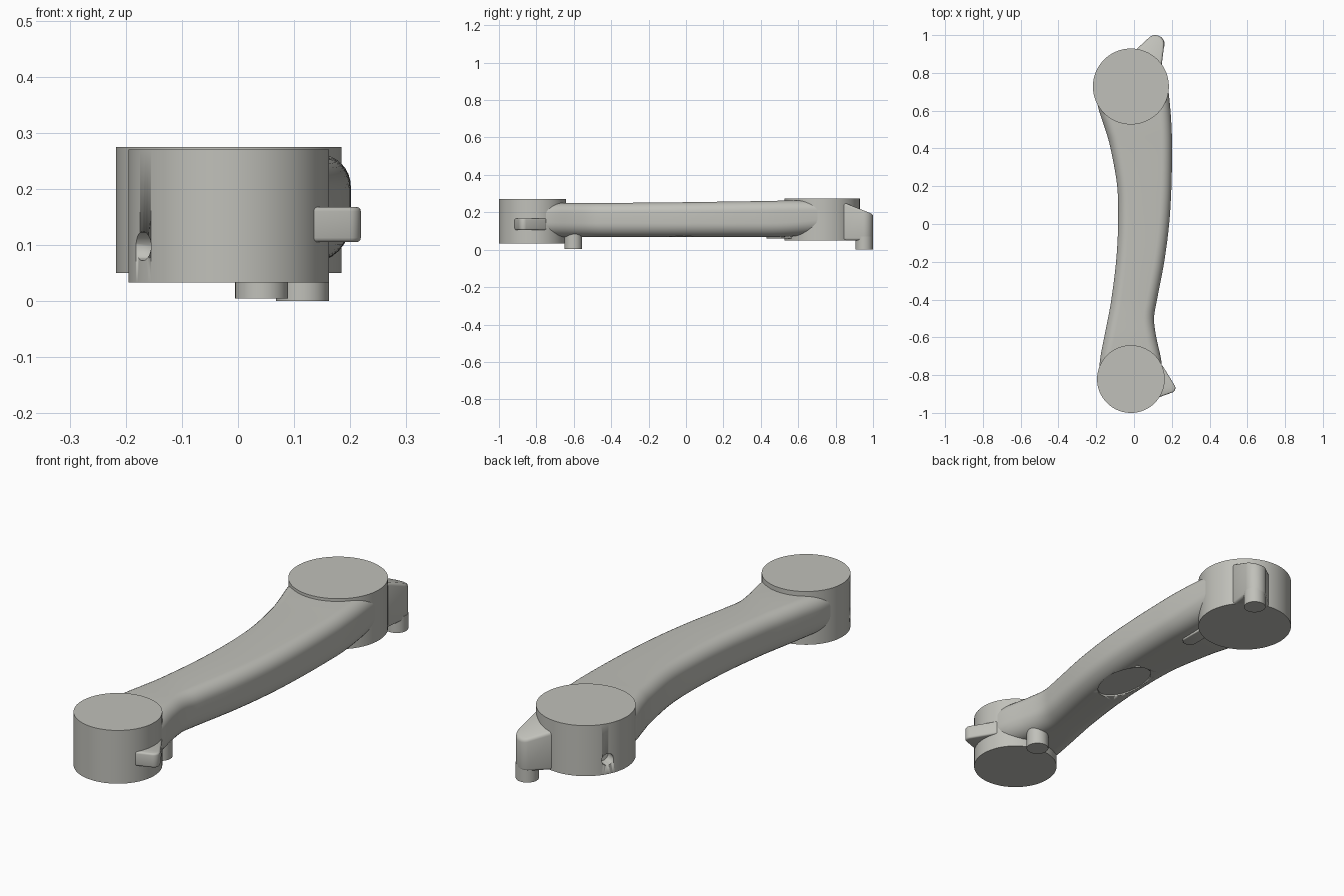
import bpy, bmesh, math
from mathutils import Vector

if "Cube" in bpy.data.objects:
    bpy.data.objects.remove(bpy.data.objects["Cube"])

grey = bpy.data.materials.new("light_grey")
grey.diffuse_color = (0.53, 0.53, 0.49, 1)
grey.use_nodes = True
grey.node_tree.nodes["Principled BSDF"].inputs["Base Color"].default_value = grey.diffuse_color


def finish(name, bm, bevel=0, angle=35):
    bmesh.ops.recalc_face_normals(bm, faces=bm.faces)
    me = bpy.data.meshes.new(name)
    bm.to_mesh(me)
    bm.free()
    ob = bpy.data.objects.new(name, me)
    bpy.context.collection.objects.link(ob)
    me.materials.append(grey)
    bpy.ops.object.select_all(action='DESELECT')
    ob.select_set(True)
    bpy.context.view_layer.objects.active = ob
    if bevel:
        b = ob.modifiers.new("soft_edges", 'BEVEL')
        b.width, b.segments, b.limit_method = bevel, 3, 'ANGLE'
        bpy.ops.object.modifier_apply(modifier=b.name)
    bpy.ops.object.shade_smooth_by_angle(angle=math.radians(angle))
    return ob


def prism(name, outline, z0, top, bevel=0):
    """Extrude an xy outline from z0 up to top(y)."""
    bm = bmesh.new()
    lo = [bm.verts.new((x, y, z0)) for x, y in outline]
    hi = [bm.verts.new((x, y, top(y))) for x, y in outline]
    bm.faces.new(lo)
    bm.faces.new(hi)
    n = len(lo)
    for i in range(n):
        j = (i + 1) % n
        bm.faces.new((lo[i], lo[j], hi[j], hi[i]))
    return finish(name, bm, bevel)


def arc(cx, cy, rx, a0, a1, n, ry=None):
    ry = ry or rx
    return [(cx + rx * math.cos(math.radians(a0 + (a1 - a0) * i / n)),
             cy + ry * math.sin(math.radians(a0 + (a1 - a0) * i / n)))
            for i in range(n + 1)]


def disc(name, cx, cy, r, z0, z1, n=96, ry=None, bevel=0):
    return prism(name, arc(cx, cy, r, 0, 360, n, ry)[:-1], z0, lambda y: z1, bevel)


def cut(ob, cutter):
    m = ob.modifiers.new("cut", 'BOOLEAN')
    m.operation, m.object, m.solver = 'DIFFERENCE', cutter, 'EXACT'
    bpy.context.view_layer.objects.active = ob
    bpy.ops.object.modifier_apply(modifier=m.name)
    bpy.data.objects.remove(cutter)


# Round end bosses, each with a small blind hole in its left side
for name, cy, r, z0, z1, ang, hz in (("front_boss", -0.821, 0.179, 0.033, 0.27, 211, 0.098),
                                     ("back_boss", 0.728, 0.201, 0.05, 0.275, 151, 0.115)):
    boss = disc(name, -0.0165, cy, r, z0, z1, 128)
    hole = disc(name + "_hole", 0, 0, 0.026, -0.05, 0.05, 32)
    d = Vector((math.cos(math.radians(ang)), math.sin(math.radians(ang)), 0))
    hole.rotation_euler = d.to_track_quat('Z', 'Y').to_euler()
    hole.location = Vector((-0.0165, cy, hz)) + d * r
    bpy.context.view_layer.update()
    cut(boss, hole)

# Curved arm: stations of y, left x, right x, bottom z, top z
STATIONS = [(-0.82, -0.185, 0.15, 0.075, 0.245), (-0.72, -0.180, 0.144, 0.07, 0.248),
            (-0.60, -0.158, 0.118, 0.068, 0.25), (-0.50, -0.138, 0.106, 0.067, 0.25),
            (-0.40, -0.120, 0.122, 0.067, 0.25), (-0.20, -0.095, 0.160, 0.067, 0.252),
            (0.0, -0.084, 0.186, 0.067, 0.254), (0.20, -0.089, 0.198, 0.067, 0.257),
            (0.40, -0.124, 0.201, 0.067, 0.26), (0.50, -0.152, 0.199, 0.068, 0.262),
            (0.60, -0.185, 0.193, 0.074, 0.263), (0.72, -0.212, 0.181, 0.085, 0.264)]


def spline(pts, steps):
    p = [Vector(q) for q in pts]
    p = [p[0]] + p + [p[-1]]
    for i in range(1, len(p) - 2):
        a, b, c, d = p[i - 1:i + 3]
        for k in range(steps):
            t = k / steps
            yield (b * 2 + (c - a) * t + (a * 2 - b * 5 + c * 4 - d) * t * t
                   + (b * 3 - a - c * 3 + d) * t ** 3) * 0.5
    yield p[-1]


def section(x0, x1, z0, z1):
    rt, rb = 0.055, 0.075
    return (arc(x1 - rt, z1 - rt, rt, 0, 90, 8) + arc(x0 + rt, z1 - rt, rt, 90, 180, 8)
            + arc(x0 + rb, z0 + rb, rb, 180, 270, 8) + arc(x1 - rb, z0 + rb, rb, 270, 360, 8))


bm = bmesh.new()
rings = [[bm.verts.new((x, s[0], z)) for x, z in section(*s[1:])]
         for s in spline(STATIONS, 5)]
for a, b in zip(rings, rings[1:]):
    for i in range(len(a)):
        j = (i + 1) % len(a)
        bm.faces.new((a[i], a[j], b[j], b[i]))
bm.faces.new(rings[0])
bm.faces.new(rings[-1])
arm = finish("arm", bm)

# Shallow oval recess under the middle of the arm
cut(arm, disc("oval_cutter", 0.055, 0, 0.08, 0.03, 0.074, 64, 0.15))
bpy.ops.object.shade_smooth_by_angle(angle=math.radians(35))

# Rounded pad under the arm beside the back boss
prism("under_pad", arc(0.07, 0.462, 0.032, 180, 360, 16) + [(0.10, 0.6), (0.038, 0.6)],
      0.06, lambda y: 0.12, 0.004)

# Back lug with sloping top, and its pin
prism("back_lug", [(0.06, 0.84), (0.145, 0.83)] + arc(0.112, 0.952, 0.048, -8, 125, 16)
      + [(0.005, 0.918)], 0.05, lambda y: 0.19 + 0.4 * (1 - y), 0.012)
disc("back_pin", 0.115, 0.952, 0.047, 0, 0.07, 48)

# Front side lug, and the pin under the arm
prism("front_lug", [(0.08, -0.80), (0.08, -0.90), (0.13, -0.918)]
      + arc(0.193, -0.868, 0.026, -75, 30, 10) + [(0.148, -0.745)],
      0.105, lambda y: 0.168, 0.008)
disc("front_pin", 0.042, -0.602, 0.047, 0.005, 0.1, 48)
